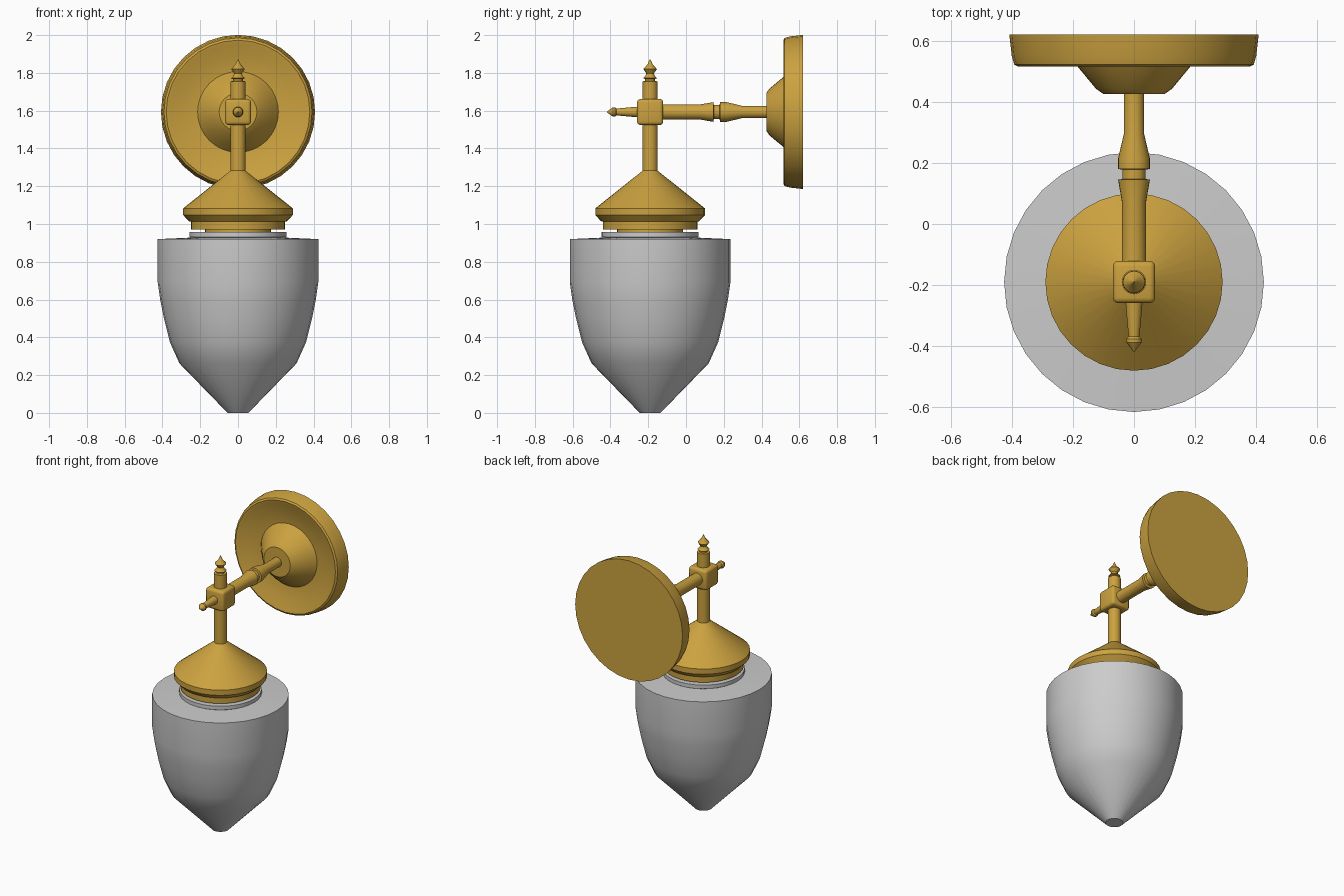
import bpy, bmesh, math
from mathutils import Matrix

if "Cube" in bpy.data.objects:
    bpy.data.objects.remove(bpy.data.objects["Cube"])

LAMP_Y = -0.19   # axis of the hanging lamp
ARM_Z = 1.593    # axis of the wall arm

brass = bpy.data.materials.new("brass")
brass.diffuse_color = (0.60, 0.36, 0.05, 1)
brass.use_nodes = True
brass.node_tree.nodes["Principled BSDF"].inputs["Base Color"].default_value = brass.diffuse_color


def finish(bm, name, mat, angle=30):
    bmesh.ops.recalc_face_normals(bm, faces=bm.faces)
    me = bpy.data.meshes.new(name)
    bm.to_mesh(me)
    bm.free()
    ob = bpy.data.objects.new(name, me)
    bpy.context.collection.objects.link(ob)
    if mat:
        me.materials.append(mat)
    bpy.ops.object.select_all(action='DESELECT')
    ob.select_set(True)
    bpy.context.view_layer.objects.active = ob
    bpy.ops.object.shade_smooth_by_angle(angle=math.radians(angle))
    return ob


def lathe(name, profile, mat=None, along_y=False, sides=32):
    """Revolve (radius, position) pairs, capping both ends."""
    bm = bmesh.new()
    rings = []
    for r, h in profile:
        rings.append([bm.verts.new((r * math.cos(2 * math.pi * i / sides),
                                    r * math.sin(2 * math.pi * i / sides), h))
                      for i in range(sides)])
    for a, b in zip(rings, rings[1:]):
        for i in range(sides):
            j = (i + 1) % sides
            bm.faces.new((a[i], a[j], b[j], b[i]))
    bm.faces.new(rings[0])
    bm.faces.new(rings[-1])
    if along_y:
        # local z becomes world +y
        bm.transform(Matrix.Translation((0, 0, ARM_Z)) @ Matrix.Rotation(-math.pi / 2, 4, 'X'))
    else:
        bm.transform(Matrix.Translation((0, LAMP_Y, 0)))
    return finish(bm, name, mat)


# Grey glass shade with its neck ring
lathe("glass_shade", [(0.055, 0), (0.31, 0.262), (0.36, 0.373), (0.392, 0.50), (0.412, 0.60),
                      (0.425, 0.69), (0.425, 0.92), (0.25, 0.928), (0.257, 0.932),
                      (0.257, 0.957), (0.17, 0.957)])

# Conical cap above the shade
lathe("shade_cap", [(0.175, 0.95), (0.175, 0.972), (0.25, 0.972), (0.25, 1.012), (0.26, 1.015),
                    (0.29, 1.047), (0.29, 1.083), (0.04, 1.282)], brass)

# Vertical stem and the turned finial on top
lathe("stem", [(0.04, 1.27), (0.04, 1.54)], brass, sides=24)
lathe("top_finial", [(0.04, 1.64), (0.04, 1.755), (0.026, 1.757), (0.026, 1.768), (0.037, 1.772),
                     (0.026, 1.782), (0.020, 1.797), (0.036, 1.82), (0.014, 1.845),
                     (0.002, 1.872)], brass, sides=24)

# Rounded junction block
bm = bmesh.new()
bmesh.ops.create_cube(bm, size=0.138)
bmesh.ops.bevel(bm, geom=bm.edges[:], offset=0.018, segments=3, profile=0.5, affect='EDGES')
bm.transform(Matrix.Translation((0, LAMP_Y, ARM_Z)))
finish(bm, "junction_block", brass)

# Small pointed knob in front of the block
lathe("front_knob", [(0.002, -0.418), (0.025, -0.387), (0.025, -0.376), (0.018, -0.368),
                     (0.026, -0.28), (0.028, -0.25)], brass, True, 24)

# Turned arm running back to the wall
lathe("wall_arm", [(0.04, -0.14), (0.04, 0.075), (0.052, 0.145), (0.038, 0.147), (0.038, 0.178),
                   (0.052, 0.18), (0.052, 0.215), (0.033, 0.295), (0.033, 0.45)], brass, True, 24)

# Round wall plate: raised boss, dished face, thick rim
lathe("wall_plate", [(0.10, 0.425), (0.125, 0.443), (0.182, 0.512), (0.214, 0.553), (0.30, 0.543),
                     (0.36, 0.52), (0.38, 0.515), (0.392, 0.522), (0.40, 0.55),
                     (0.408, 0.62)], brass, True)
